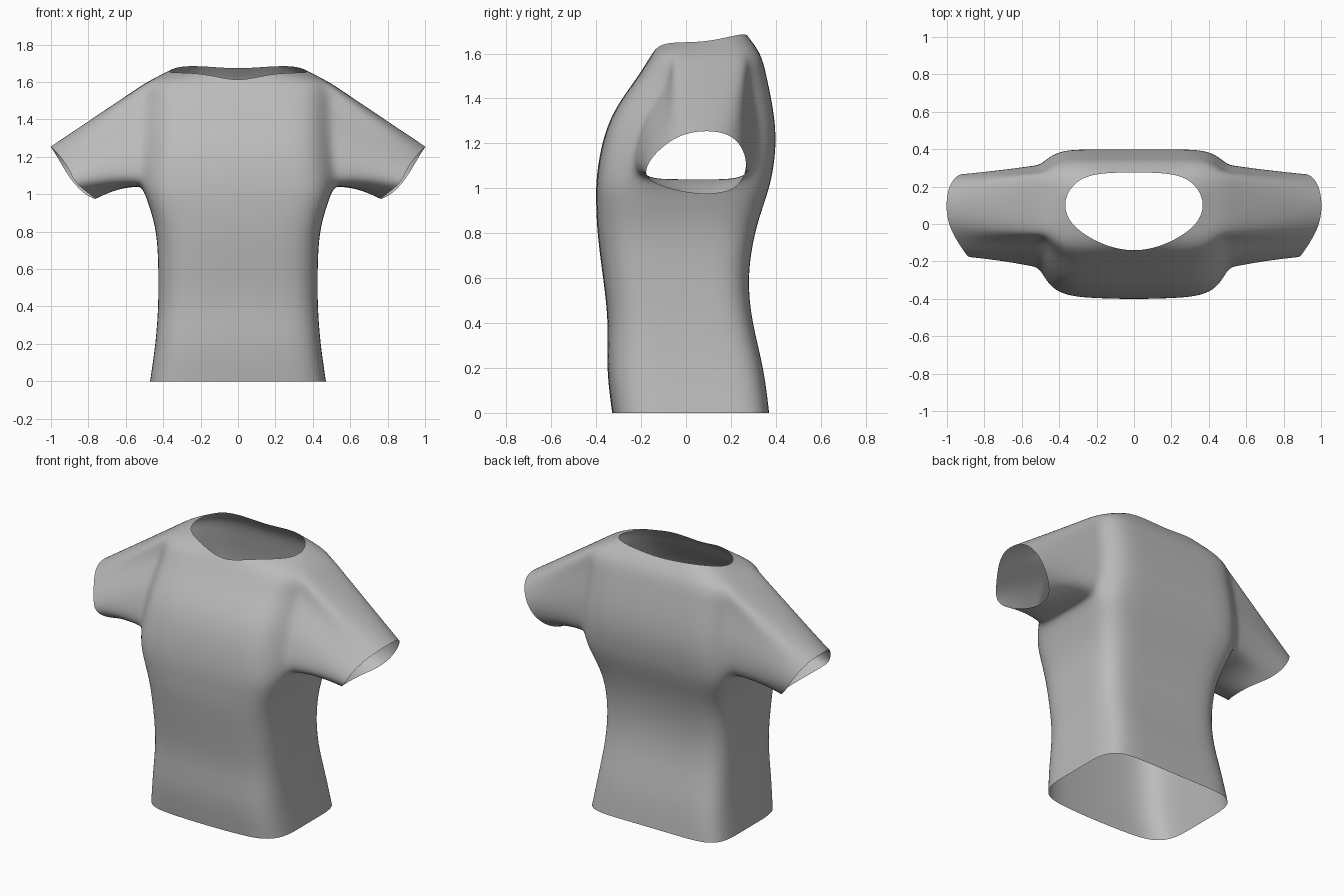
import bpy
import bmesh
from mathutils import Vector

if "Cube" in bpy.data.objects:
    bpy.data.objects.remove(bpy.data.objects["Cube"])

# Plain grey cloth
cloth = bpy.data.materials.new("grey cloth")
cloth.use_nodes = True
GREY = (0.5, 0.5, 0.5, 1)
cloth.diffuse_color = GREY
cloth.node_tree.nodes["Principled BSDF"].inputs["Base Color"].default_value = GREY

# Torso levels: height, half width, front y, back y
LEVELS = [
    (0.0, 0.47, -0.33, 0.37), (0.2, 0.44, -0.357, 0.347), (0.4, 0.425, -0.345, 0.293),
    (0.6, 0.425, -0.37, 0.272), (0.8, 0.433, -0.397, 0.303), (0.94, 0.475, -0.402, 0.35),
    (1.04, 0.51, -0.402, 0.382), (1.2, 0.49, -0.378, 0.404), (1.35, 0.48, -0.325, 0.39),
    (1.5, 0.475, -0.212, 0.358),
]
ARMPIT, SHOULDER = 6, len(LEVELS)


def torso_ring(z, w, front, back):
    """Half section from the front centre round the side to the back centre."""
    corner = w - 0.08
    y1, y2 = front + 0.12, back - 0.08
    if z > 1:
        y1 += 0.03
    step = (y2 - y1) / 3
    return [(0, front, z), (corner / 2, front + 0.004, z), (corner, front + 0.02, z),
            (w, y1, z), (w, y1 + step, z), (w, y2 - step, z), (w, y2, z),
            (corner, back, z), (corner / 2, back, z), (0, back, z)]


rings = [torso_ring(*level) for level in LEVELS]
# Shoulder ring and neckline, in the same column order
rings.append([(0, -0.17, 1.572), (0.2, -0.155, 1.59), (0.39, -0.135, 1.605),
              (0.47, -0.07, 1.605), (0.48, 0.05, 1.605), (0.48, 0.18, 1.605),
              (0.47, 0.28, 1.605), (0.39, 0.335, 1.6), (0.2, 0.335, 1.6), (0, 0.335, 1.6)])
rings.append([(0, -0.15, 1.6), (0.15, -0.12, 1.64), (0.28, -0.05, 1.65),
              (0.35, 0.02, 1.65), (0.372, 0.09, 1.655), (0.362, 0.15, 1.665),
              (0.33, 0.205, 1.678), (0.265, 0.255, 1.687), (0.15, 0.275, 1.682), (0, 0.275, 1.67)])

# Sleeve cuff: up the front, over the top, down the back, along the underside
CUFF = [(0.82, -0.15, 1.02), (0.875, -0.188, 1.065), (0.90, -0.16, 1.13),
        (0.94, -0.1, 1.19), (0.98, -0.03, 1.235), (1.003, 0.05, 1.255),
        (1.003, 0.14, 1.255), (0.985, 0.21, 1.23), (0.955, 0.252, 1.18),
        (0.92, 0.27, 1.12), (0.88, 0.264, 1.06), (0.82, 0.225, 0.998),
        (0.76, 0.14, 0.972), (0.76, 0.0, 0.976)]

bm = bmesh.new()
grid = [[bm.verts.new(p) for p in ring] for ring in rings]

# Torso skin, leaving the armhole open
for i in range(len(grid) - 1):
    for j in range(9):
        if ARMPIT <= i < SHOULDER and 3 <= j < 6:
            continue
        bm.faces.new((grid[i][j], grid[i][j + 1], grid[i + 1][j + 1], grid[i + 1][j]))

# Sleeve lofted from the armhole to the cuff
rise = range(ARMPIT, SHOULDER + 1)
armhole = ([grid[i][3] for i in rise] + [grid[SHOULDER][4], grid[SHOULDER][5]]
           + [grid[i][6] for i in reversed(rise)] + [grid[ARMPIT][5], grid[ARMPIT][4]])
previous = armhole
for t in (0.14, 0.4, 0.7, 1.0):
    ring = []
    for root, end in zip(armhole, CUFF):
        p = root.co.lerp(Vector(end), t)
        # Underside stays level before dropping to the cuff
        if root.co.z < 1.1:
            p.z += 0.08 * t * (1 - t)
        ring.append(bm.verts.new(p))
    for k in range(len(ring)):
        n = (k + 1) % len(ring)
        bm.faces.new((previous[k], ring[k], ring[n], previous[n]))
    previous = ring

mesh = bpy.data.meshes.new("shirt")
bm.to_mesh(mesh)
bm.free()
mesh.materials.append(cloth)
mesh.shade_smooth()
shirt = bpy.data.objects.new("shirt", mesh)
bpy.context.collection.objects.link(shirt)

# Mirror to the right side and round the cage
mirror = shirt.modifiers.new("mirror", 'MIRROR')
mirror.use_clip = True
mirror.merge_threshold = 0.001
subdivision = shirt.modifiers.new("rounding", 'SUBSURF')
subdivision.levels = subdivision.render_levels = 3
